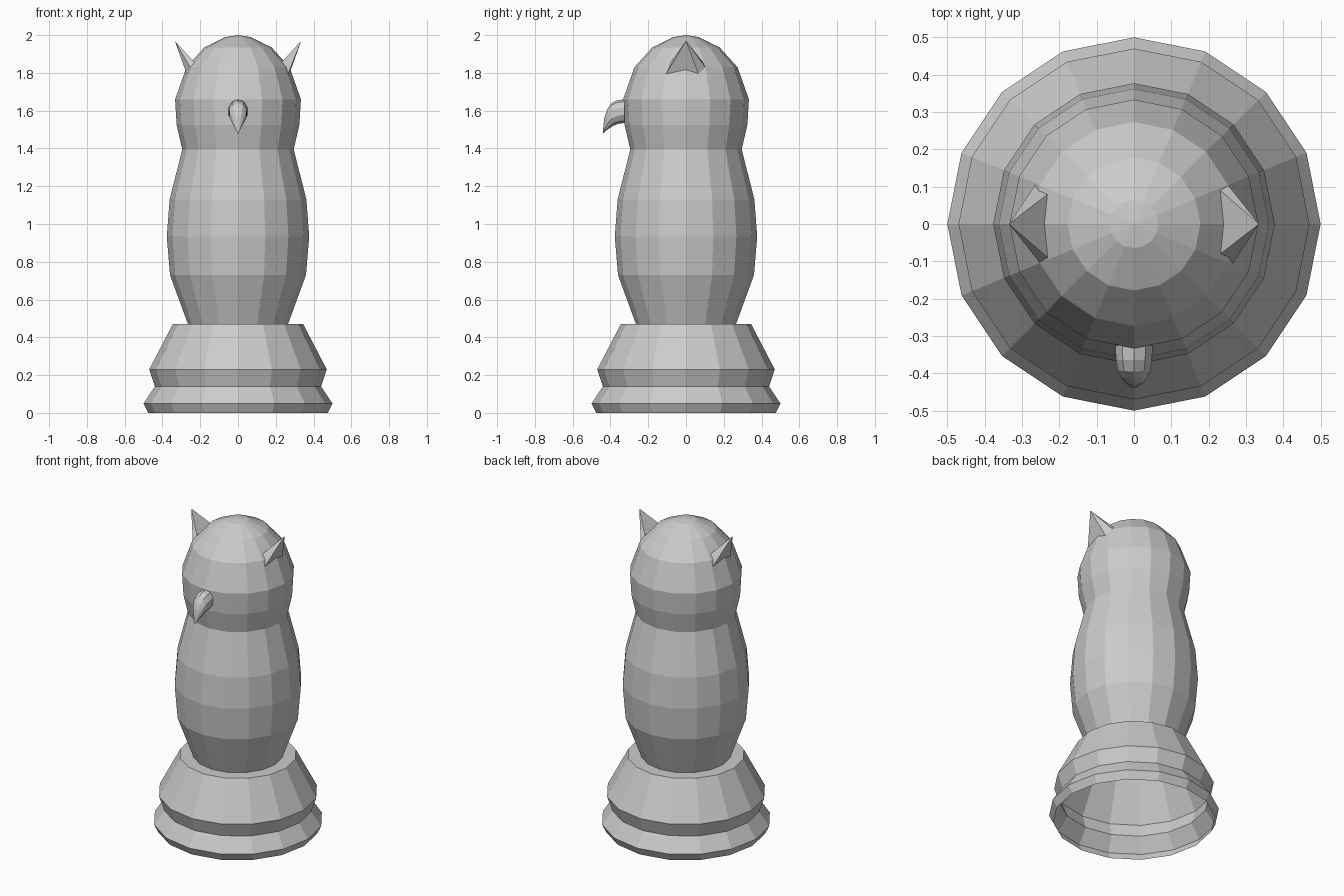
import bpy, bmesh
from math import cos, sin, pi

if "Cube" in bpy.data.objects:
    bpy.data.objects.remove(bpy.data.objects["Cube"])


def make_object(name, verts, faces):
    mesh = bpy.data.meshes.new(name)
    mesh.from_pydata(verts, [], faces)
    bm = bmesh.new()
    bm.from_mesh(mesh)
    bmesh.ops.remove_doubles(bm, verts=bm.verts, dist=1e-5)
    bmesh.ops.recalc_face_normals(bm, faces=bm.faces)
    bm.to_mesh(mesh)
    bm.free()
    obj = bpy.data.objects.new(name, mesh)
    bpy.context.collection.objects.link(obj)
    return obj


def bridge(rows, n):
    """Quads joining consecutive closed rings of n points."""
    return [(r * n + i, r * n + (i + 1) % n, (r + 1) * n + (i + 1) % n, (r + 1) * n + i)
            for r in range(rows - 1) for i in range(n)]


def lathe(name, profile, n=16):
    verts = [(r * cos(2 * pi * i / n), r * sin(2 * pi * i / n), z)
             for r, z in profile for i in range(n)]
    faces = bridge(len(profile), n)
    if profile[-1][0] < 0.1:
        faces.append(tuple((len(profile) - 1) * n + i for i in range(n)))
        # centre apex of the crown
        faces.pop()
        verts.append((0, 0, 2.0))
        start = (len(profile) - 1) * n
        faces += [(start + i, start + (i + 1) % n, len(verts) - 1) for i in range(n)]
    return make_object(name, verts, faces)


# Hollow base, open underneath, with body and head in one turned shell
lathe("turned_body", [
    (0.475, 0), (0.50, 0.05), (0.44, 0.14), (0.47, 0.23), (0.345, 0.47),
    (0.265, 0.47), (0.36, 0.73), (0.377, 0.935), (0.362, 1.13), (0.295, 1.395),
    (0.325, 1.525), (0.333, 1.66), (0.273, 1.83), (0.178, 1.935), (0.065, 1.99)])

# Pointed ears, the second turned half way round the axis
ear = [(0.335, 0, 1.97), (0.265, -0.105, 1.795), (0.272, 0.065, 1.795),
       (0.253, 0.103, 1.83), (0.225, 0.095, 1.85), (0.225, -0.085, 1.85)]
ear_faces = [(0, i, i % 5 + 1) for i in range(1, 6)] + [(5, 4, 3, 2, 1)]
for name, s in (("right_ear", 1), ("left_ear", -1)):
    make_object(name, [(s * x, s * y, z) for x, y, z in ear], ear_faces)

# Hooked beak: each ring is upper (y, z), lower (y, z), half width
rings = [((-0.325, 1.66), (-0.325, 1.535), 0.052),
         ((-0.365, 1.655), (-0.36, 1.53), 0.051),
         ((-0.395, 1.64), (-0.385, 1.52), 0.046),
         ((-0.415, 1.61), (-0.40, 1.51), 0.038),
         ((-0.43, 1.57), (-0.415, 1.50), 0.026),
         ((-0.437, 1.525), (-0.428, 1.49), 0.013),
         ((-0.44, 1.485), (-0.438, 1.48), 0.003)]
n = 10
beak = []
for (y1, z1), (y2, z2), w in rings:
    for i in range(n):
        c = cos(2 * pi * i / n)
        beak.append((w * sin(2 * pi * i / n),
                     (y1 + y2) / 2 + c * (y1 - y2) / 2,
                     (z1 + z2) / 2 + c * (z1 - z2) / 2))
caps = [tuple(range(n)), tuple(range(n * (len(rings) - 1), n * len(rings)))]
make_object("beak", beak, bridge(len(rings), n) + caps)
